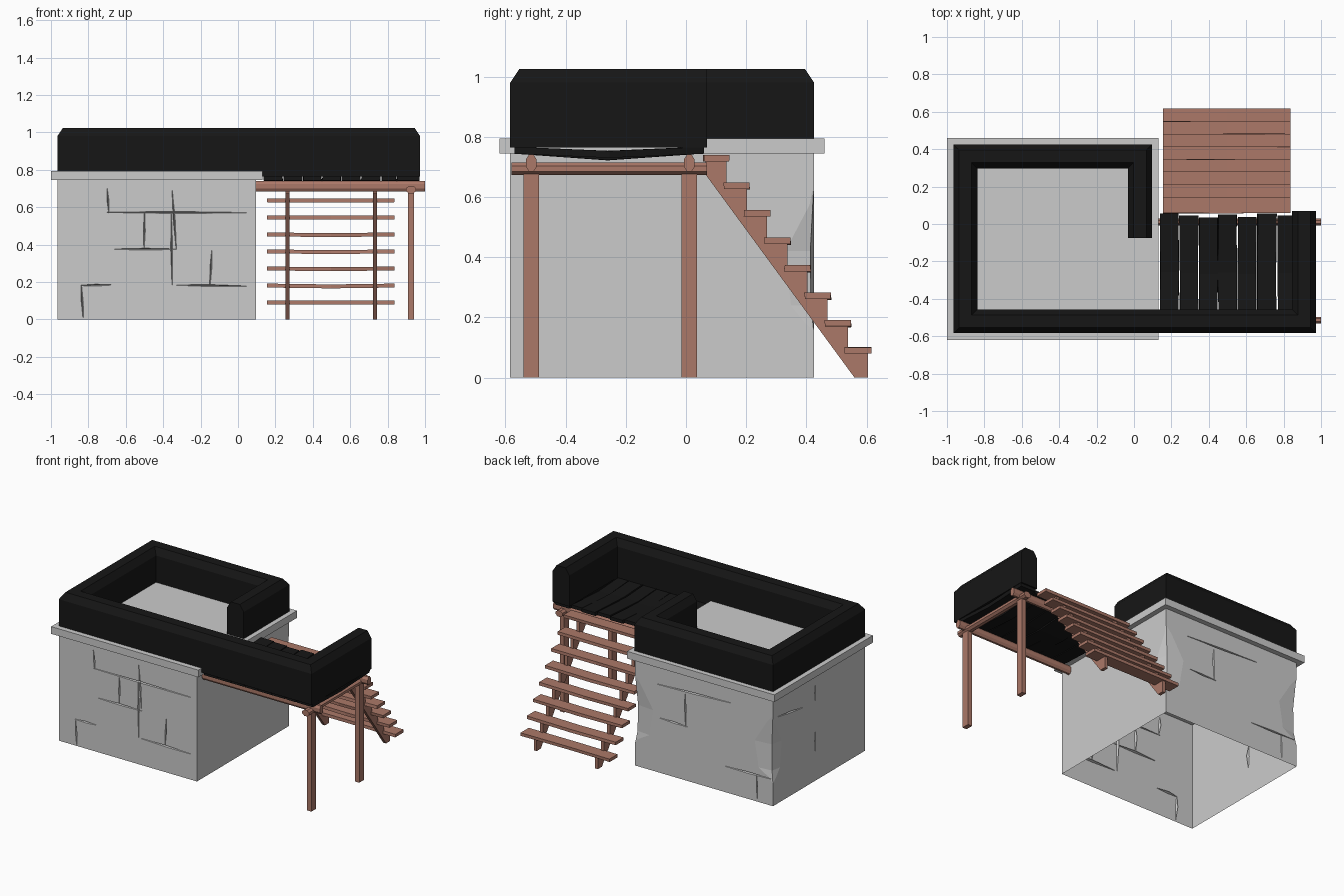
import bpy, bmesh, math, random
from mathutils import Vector

if "Cube" in bpy.data.objects:
    bpy.data.objects.remove(bpy.data.objects["Cube"])
random.seed(4)


def material(name, rgb):
    m = bpy.data.materials.new(name)
    m.diffuse_color = (*rgb, 1)
    m.use_nodes = True
    m.node_tree.nodes["Principled BSDF"].inputs["Base Color"].default_value = m.diffuse_color
    return m


WOOD = material("wood", (0.41, 0.19, 0.14))
BLACK = material("black", (0.008, 0.008, 0.008))


def add(name, bm, mat=None):
    bmesh.ops.recalc_face_normals(bm, faces=bm.faces)
    me = bpy.data.meshes.new(name)
    bm.to_mesh(me)
    bm.free()
    ob = bpy.data.objects.new(name, me)
    bpy.context.collection.objects.link(ob)
    if mat:
        me.materials.append(mat)
    return ob


def loft(bm, rings):
    """Skin a list of equal point rings and cap both ends."""
    vs = [[bm.verts.new(p) for p in r] for r in rings]
    n = len(vs[0])
    for a, b in zip(vs, vs[1:]):
        for i in range(n):
            bm.faces.new((a[i], a[(i + 1) % n], b[(i + 1) % n], b[i]))
    bm.faces.new(vs[0][::-1])
    bm.faces.new(vs[-1])


def box(name, x0, x1, y0, y1, z0, z1, mat=None):
    bm = bmesh.new()
    loft(bm, [[(x0, y0, z), (x1, y0, z), (x1, y1, z), (x0, y1, z)] for z in (z0, z1)])
    return add(name, bm, mat)


def plank(name, axis, a0, a1, b0, b1, z0, z1, sag, jit, mat):
    """Board along x or y, bent at its middle, slightly uneven."""
    rings = []
    for t in (0, 0.5, 1):
        a = a0 + (a1 - a0) * t
        dz = -sag if t == 0.5 else 0
        ring = []
        for b, z in ((b0, z0), (b1, z0), (b1, z1), (b0, z1)):
            b += random.uniform(-jit, jit)
            ring.append((a, b, z + dz) if axis == 'x' else (b, a, z + dz))
        rings.append(ring)
    bm = bmesh.new()
    loft(bm, rings)
    return add(name, bm, mat)


def beam(name, axis, a0, a1, b, z, w, h):
    """Octagonal beam along x or y."""
    rings = []
    for a in (a0, a1):
        ring = []
        for k in range(8):
            t = math.radians(22.5 + 45 * k)
            u, v = b + w * math.cos(t) / 1.848, z + h * math.sin(t) / 1.848
            ring.append((a, u, v) if axis == 'x' else (u, a, v))
        rings.append(ring)
    bm = bmesh.new()
    loft(bm, rings)
    return add(name, bm, WOOD)


# Stone house body with masonry cracks cut as shallow wedges
body = box("stone_body", -0.965, 0.095, -0.585, 0.425, 0, 0.745)
FACES = {'front': lambda u, z, d: (u, -0.585 + d, z),
         'back': lambda u, z, d: (u, 0.425 - d, z),
         'left': lambda u, z, d: (-0.965 + d, u, z)}
CRACKS = [('front', -.70, .70, -.69, .57), ('front', -.70, .573, .045, .571),
          ('front', -.50, .57, -.502, .378), ('front', -.66, .376, -.33, .376),
          ('front', -.352, .69, -.33, .376), ('front', -.357, .57, -.352, .185),
          ('front', -.33, .184, .045, .178), ('front', -.14, .37, -.15, .18),
          ('front', -.828, .01, -.838, .185), ('front', -.84, .182, -.68, .185),
          ('back', -.08, .61, -.64, .63), ('back', -.29, .61, -.295, .37),
          ('back', -.10, .38, -.31, .375), ('back', -.60, .18, -.95, .185),
          ('back', -.84, .18, -.845, .02),
          ('left', .37, .60, .10, .56), ('left', -.036, .67, -.04, .55),
          ('left', -.036, .35, -.04, .20)]
cut = bmesh.new()
for face, u0, z0, u1, z1 in CRACKS:
    place = FACES[face]
    s = Vector((z0 - z1, u1 - u0)).normalized()
    rings = []
    for t, w, d in ((0, .002, .003), (0.5, .006, .018), (1, .002, .003)):
        u, z = u0 + (u1 - u0) * t, z0 + (z1 - z0) * t
        rings.append([place(u - s.x * w, z - s.y * w, -.002),
                      place(u + s.x * w, z + s.y * w, -.002), place(u, z, d)])
    loft(cut, rings)
# Worn chips on the two rear corners
for cx, sgn in ((-0.965, 1), (0.095, -1)):
    rings = []
    for z, d in ((.16, .003), (.24, .02), (.42, .024), (.62, .003)):
        rings.append([(cx - sgn * .01, .435, z), (cx + sgn * d * 8, .43, z),
                      (cx + sgn * d * .7, .425 - d * .5, z), (cx - sgn * .005, .425 - d * 5, z)])
    loft(cut, rings)
cutter = add("crack_cutter", cut)
cutter.hide_render = True
mod = body.modifiers.new("cracks", 'BOOLEAN')
mod.operation, mod.solver, mod.object, mod.use_self = 'DIFFERENCE', 'EXACT', cutter, True
dg = bpy.context.evaluated_depsgraph_get()
result = bpy.data.meshes.new_from_object(body.evaluated_get(dg))
body.modifiers.clear()
body.data = result
bpy.data.objects.remove(cutter)
# The body is open underneath
bm = bmesh.new()
bm.from_mesh(result)
low = [f for f in bm.faces if f.calc_center_median().z < 0.001]
bmesh.ops.delete(bm, geom=low, context='FACES')
bm.to_mesh(result)
bm.free()

# Roof slab
box("roof_slab", -1, 0.13, -0.62, 0.46, 0.745, 0.795)

# Parapet: chamfered wall section swept along the roof and deck edge
path = [Vector(p) for p in ((.0325, -.075), (.0325, .362), (-.902, .362),
                            (-.902, -.52), (.91, -.52), (.91, .07))]
section = [(-.064, .765), (.064, .765), (.064, .98), (.034, 1.025), (-.034, 1.025), (-.064, .98)]
rings = []
for i, p in enumerate(path):
    dirs = []
    if i > 0:
        dirs.append((p - path[i - 1]).normalized())
    if i < len(path) - 1:
        dirs.append((path[i + 1] - p).normalized())
    side = Vector((0, 0))
    for d in dirs:
        side += Vector((-d.y, d.x))
    rings.append([(p.x + side.x * o, p.y + side.y * o, z) for o, z in section])
bm = bmesh.new()
loft(bm, rings)
add("parapet", bm, BLACK)

# Deck planks
edges = [.137, .241, .346, .449, .552, .657, .764, .85, .972]
ends = [.055, .045, .035, .05, .037, .055, .045, .06]
for i, e in enumerate(ends):
    plank(f"deck_plank_{i}", 'y', -.57, e, edges[i] + .003, edges[i + 1] - .003,
          .744, .767, random.uniform(.012, .024), .003, BLACK)

# Deck frame: two long beams, one cross beam, two posts
for n, y in (("front", -.514), ("rear", .011)):
    beam(f"{n}_beam", 'x', .095, 1.0, y, .713, .036, .056)
    box(f"{n}_post", .909, .941, y - .026, y + .026, 0, .685, WOOD)
beam("cross_beam", 'y', -.58, .07, .925, .694, .052, .042)

# Stair treads
STEPS, DY, DZ = 8, .0672, .0912
for i in range(STEPS):
    y, z = .058 + DY * i, .718 - DZ * i
    plank(f"tread_{i}", 'x', .155, .838, y, y + .087, z, z + .021,
          random.uniform(-.002, .006), .002, WOOD)

# Sawtooth stringers
profile = [(.56, 0), (.065, .675), (.065, .718)]
for i in range(STEPS):
    y, z = .058 + DY * i + .077, .718 - DZ * i
    profile += [(y, z), (y, z - DZ if i < STEPS - 1 else 0)]
for n, x in (("left", .253), ("right", .722)):
    bm = bmesh.new()
    loft(bm, [[(a, y, z) for y, z in profile] for a in (x, x + .022)])
    add(f"{n}_stringer", bm, WOOD)
